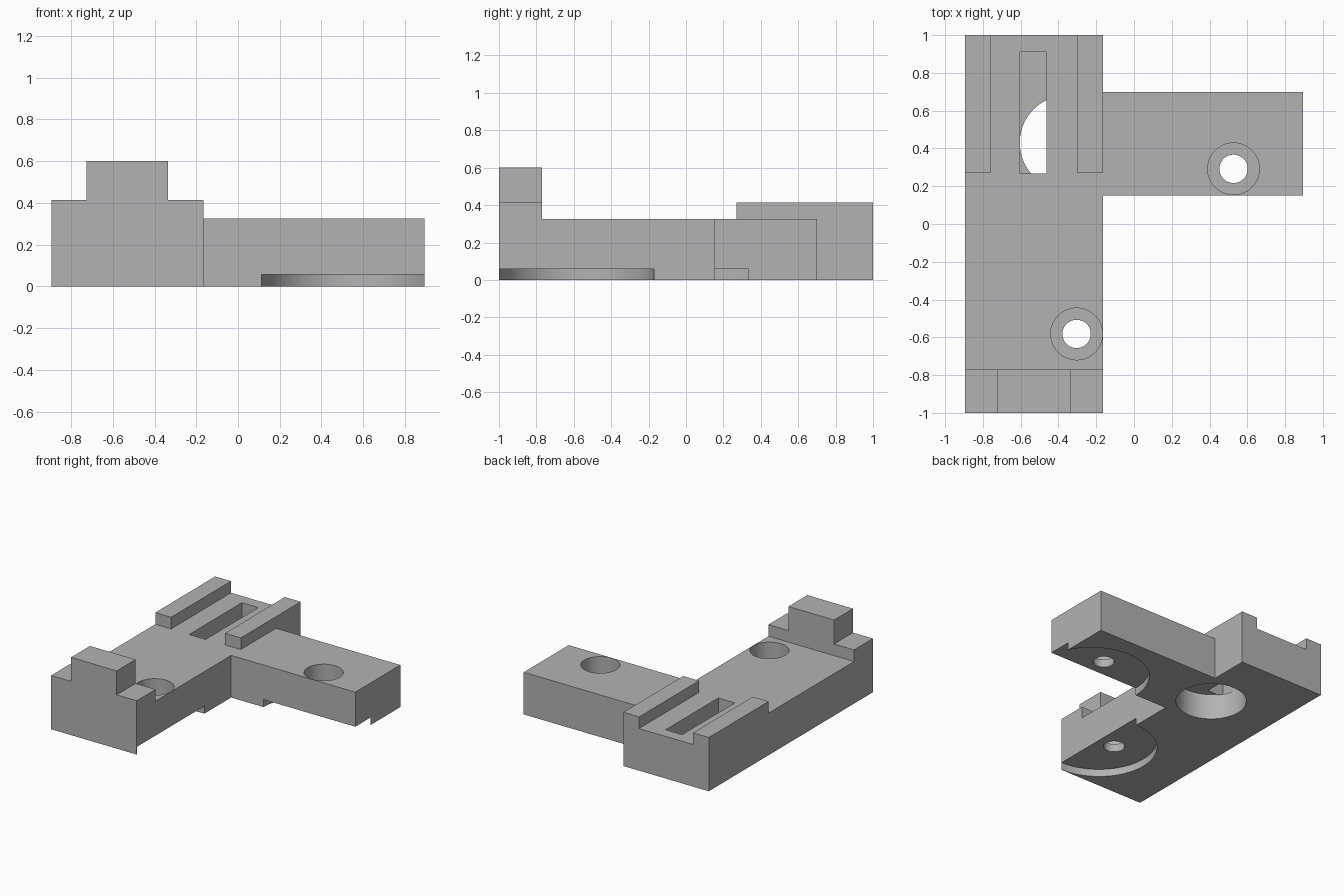
import bpy, bmesh

cube = bpy.data.objects.get("Cube")
if cube:
    bpy.data.objects.remove(cube, do_unlink=True)

grey = bpy.data.materials.new("plain_grey")
grey.use_nodes = True
colour = (0.45, 0.45, 0.45, 1)
grey.diffuse_color = colour
for node in grey.node_tree.nodes:
    if node.type == 'BSDF_PRINCIPLED':
        node.inputs["Base Color"].default_value = colour


def prism(name, outline, z0, z1):
    """Extrude a flat outline from z0 up to z1."""
    bm = bmesh.new()
    face = bm.faces.new([bm.verts.new((x, y, z0)) for x, y in outline])
    grown = bmesh.ops.extrude_face_region(bm, geom=[face])
    for v in grown["geom"]:
        if isinstance(v, bmesh.types.BMVert):
            v.co.z = z1
    bmesh.ops.recalc_face_normals(bm, faces=bm.faces)
    mesh = bpy.data.meshes.new(name)
    bm.to_mesh(mesh)
    bm.free()
    mesh.materials.append(grey)
    obj = bpy.data.objects.new(name, mesh)
    bpy.context.collection.objects.link(obj)
    return obj


def box(name, x0, x1, y0, y1, z0, z1):
    return prism(name, [(x0, y0), (x1, y0), (x1, y1), (x0, y1)], z0, z1)


def cut(target, cutter):
    """Subtract the cutter, then remove it."""
    mod = target.modifiers.new("cut", 'BOOLEAN')
    mod.operation = 'DIFFERENCE'
    mod.solver = 'EXACT'
    mod.object = cutter
    cutter.hide_render = True
    bpy.context.view_layer.objects.active = target
    bpy.ops.object.modifier_apply(modifier=mod.name)
    bpy.data.objects.remove(cutter, do_unlink=True)


def drill(target, x, y, radius, z0, z1):
    bpy.ops.mesh.primitive_cylinder_add(vertices=96, radius=radius, depth=z1 - z0,
                                        location=(x, y, (z0 + z1) / 2))
    cutter = bpy.context.object
    cutter.data.materials.append(grey)
    cut(target, cutter)


LEFT, INNER, RIGHT = -0.895, -0.165, 0.895
ARM_FRONT, ARM_BACK = 0.152, 0.70
TOP, STEP = 0.325, 0.415

# T-shaped base: long bar with a side arm
base = prism("base_plate", [
    (LEFT, -1), (INNER, -1), (INNER, ARM_FRONT), (RIGHT, ARM_FRONT),
    (RIGHT, ARM_BACK), (INNER, ARM_BACK), (INNER, 1), (LEFT, 1)], 0, TOP)

# Round shallow recesses under the base
drill(base, INNER, -0.585, 0.413, -0.1, 0.058)
drill(base, 0.525, ARM_FRONT, 0.413, -0.1, 0.058)

# Counterbored screw holes
for x, y in ((-0.304, -0.582), (0.527, 0.292)):
    drill(base, x, y, 0.137, 0.12, 0.5)
    drill(base, x, y, 0.075, -0.1, 0.5)

# Large blind hole from below, met by a slot from above
drill(base, -0.355, 0.43, 0.25, -0.1, 0.2)
cut(base, box("slot_cutter", -0.604, -0.463, 0.267, 0.91, 0.195, 0.5))

# Guide rails at the back
box("outer_rail", LEFT, -0.76, 0.27, 1, TOP, STEP)
box("inner_rail", -0.30, INNER, 0.27, 1, TOP, STEP)

# Stepped stop block at the front
front = [(LEFT, TOP), (INNER, TOP), (INNER, STEP), (-0.335, STEP),
         (-0.335, 0.6), (-0.725, 0.6), (-0.725, STEP), (LEFT, STEP)]
block = prism("front_stop", front, 0.77, 1)
for v in block.data.vertices:
    x, z, depth = v.co
    v.co = (x, -depth, z)

# Smooth bores with crisp edges
bpy.ops.object.select_all(action='DESELECT')
base.select_set(True)
bpy.context.view_layer.objects.active = base
bpy.ops.object.shade_smooth_by_angle()
